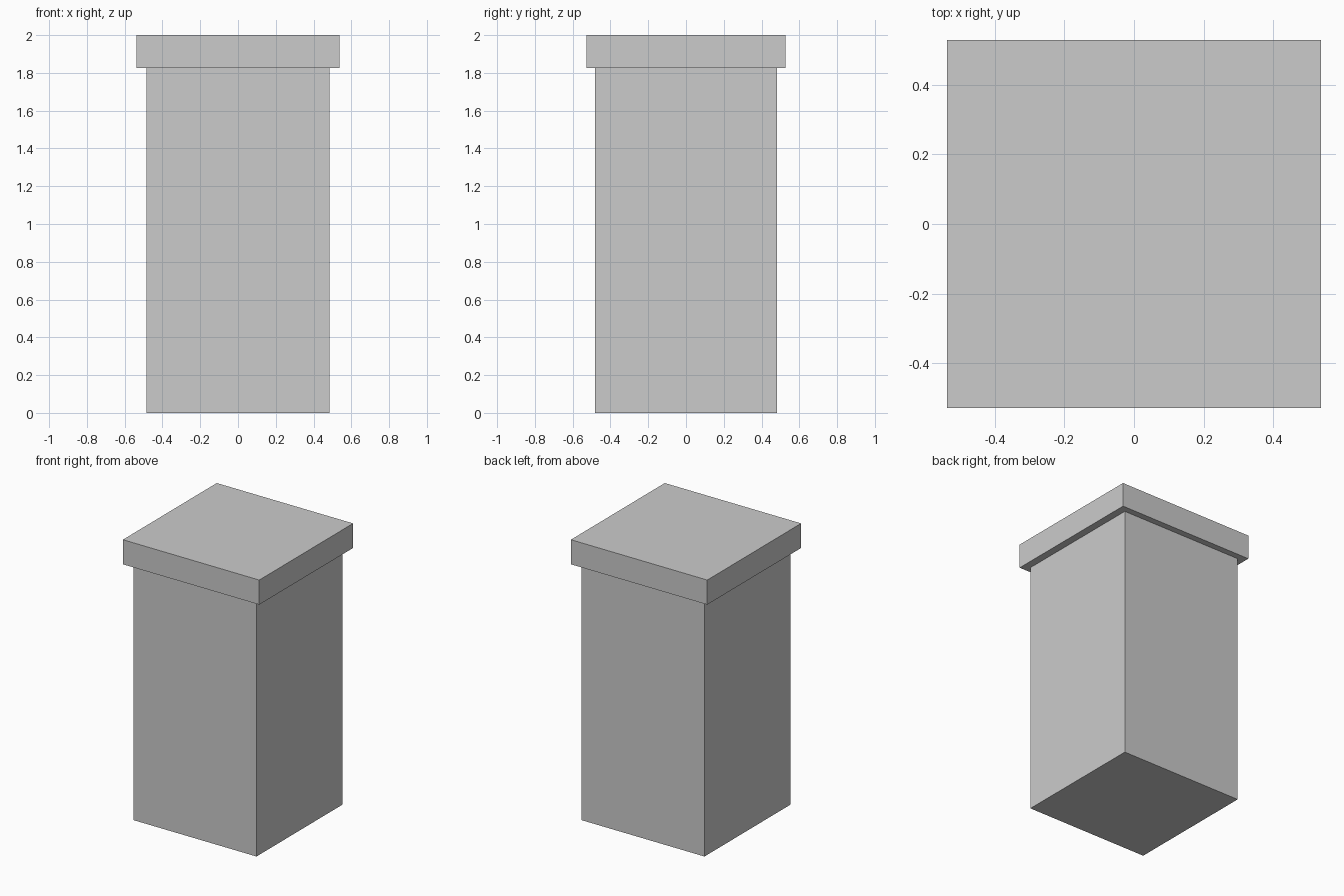
import bpy

if "Cube" in bpy.data.objects:
    bpy.data.objects.remove(bpy.data.objects["Cube"])


def box(name, width, depth, z0, z1):
    bpy.ops.mesh.primitive_cube_add(size=1, location=(0, 0, (z0 + z1) / 2))
    obj = bpy.context.object
    obj.name = name
    obj.scale = (width, depth, z1 - z0)
    bpy.ops.object.transform_apply(location=False, rotation=False, scale=True)
    return obj


# Square pillar shaft
box("pillar_shaft", 0.967, 0.965, 0.0, 1.825)

# Overhanging flat cap
box("pillar_cap", 1.074, 1.056, 1.825, 2.0)
